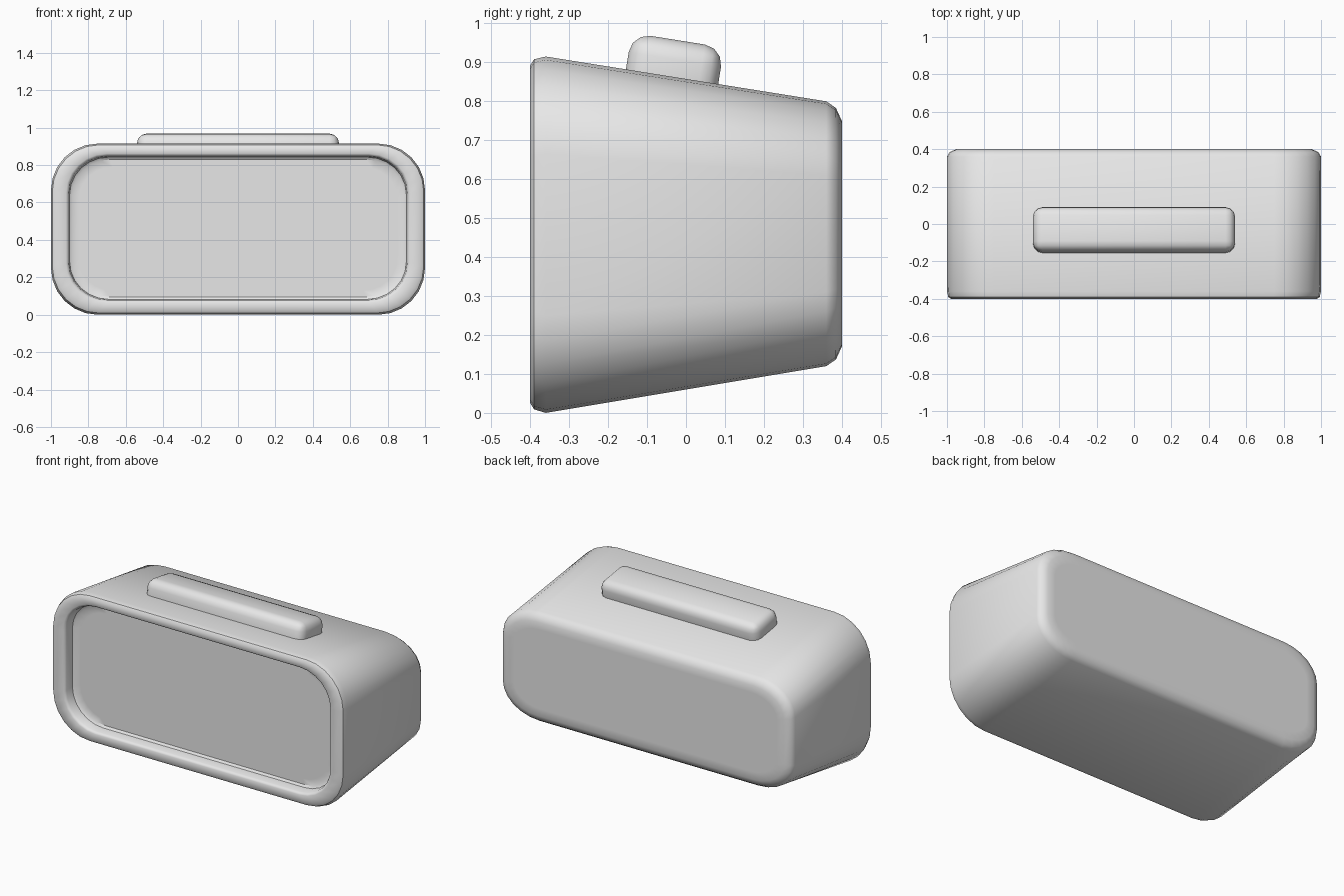
import bpy, bmesh, math
from mathutils import Matrix

if "Cube" in bpy.data.objects:
    bpy.data.objects.remove(bpy.data.objects["Cube"])

grey = bpy.data.materials.new("grey plastic")
grey.diffuse_color = (0.8, 0.8, 0.8, 1)
grey.use_nodes = True
grey.node_tree.nodes["Principled BSDF"].inputs["Base Color"].default_value = grey.diffuse_color
SEG = 6


def rounded_ring(bm, y, hx, z0, z1, rx, rz):
    """Rounded rectangle of vertices in the plane y."""
    cz, hz = (z0 + z1) / 2, (z1 - z0) / 2
    verts = []
    for q, (sx, sz) in enumerate([(1, 1), (-1, 1), (-1, -1), (1, -1)]):
        for i in range(SEG + 1):
            a = (q + i / SEG) * math.pi / 2
            verts.append(bm.verts.new((sx * (hx - rx) + rx * math.cos(a), y,
                                       cz + sz * (hz - rz) + rz * math.sin(a))))
    return verts


def finish(bm, name, angle):
    bmesh.ops.recalc_face_normals(bm, faces=bm.faces)
    mesh = bpy.data.meshes.new(name)
    bm.to_mesh(mesh)
    bm.free()
    mesh.materials.append(grey)
    ob = bpy.data.objects.new(name, mesh)
    bpy.context.collection.objects.link(ob)
    bpy.ops.object.select_all(action='DESELECT')
    ob.select_set(True)
    bpy.context.view_layer.objects.active = ob
    bpy.ops.object.shade_smooth_by_angle(angle=math.radians(angle))
    return ob


# Body: one skin lofted from the recessed screen, round the rim, to the back
rings = [  # y, half width, z low, z high, corner x, corner z
    (-0.325, 0.85, 0.13, 0.79, 0.18, 0.17),
    (-0.325, 0.885, 0.095, 0.83, 0.20, 0.19),
    (-0.335, 0.90, 0.082, 0.843, 0.21, 0.20),
    (-0.385, 0.905, 0.078, 0.848, 0.21, 0.20),
    (-0.395, 0.91, 0.073, 0.853, 0.21, 0.20),
    (-0.400, 0.92, 0.065, 0.861, 0.22, 0.21),
    (-0.400, 0.978, 0.025, 0.892, 0.24, 0.24),
    (-0.390, 0.993, 0.009, 0.908, 0.25, 0.25),
    (-0.360, 1.00, 0.000, 0.915, 0.25, 0.25),
    (0.360, 1.00, 0.120, 0.800, 0.25, 0.19),
    (0.385, 0.985, 0.137, 0.783, 0.24, 0.18),
    (0.400, 0.950, 0.170, 0.750, 0.21, 0.15),
    (0.400, 0.900, 0.215, 0.705, 0.18, 0.12),
]
bm = bmesh.new()
loops = [rounded_ring(bm, *r) for r in rings]
for a, b in zip(loops, loops[1:]):
    n = len(a)
    for i in range(n):
        j = (i + 1) % n
        bm.faces.new((a[i], a[j], b[j], b[i]))
bm.faces.new(loops[0])
bm.faces.new(loops[-1])
finish(bm, "clock_body", 35)

# Long snooze button, tilted to follow the sloping top
bm = bmesh.new()
bmesh.ops.create_cube(bm, size=1, matrix=Matrix.Diagonal((1.08, 0.24, 0.18, 1)))
bmesh.ops.bevel(bm, geom=bm.edges[:], offset=0.05, segments=3, profile=0.5,
                affect='EDGES')
button = finish(bm, "snooze_button", 40)
button.location = (0, -0.035, 0.868)
button.rotation_euler = (math.radians(-9.1), 0, 0)
